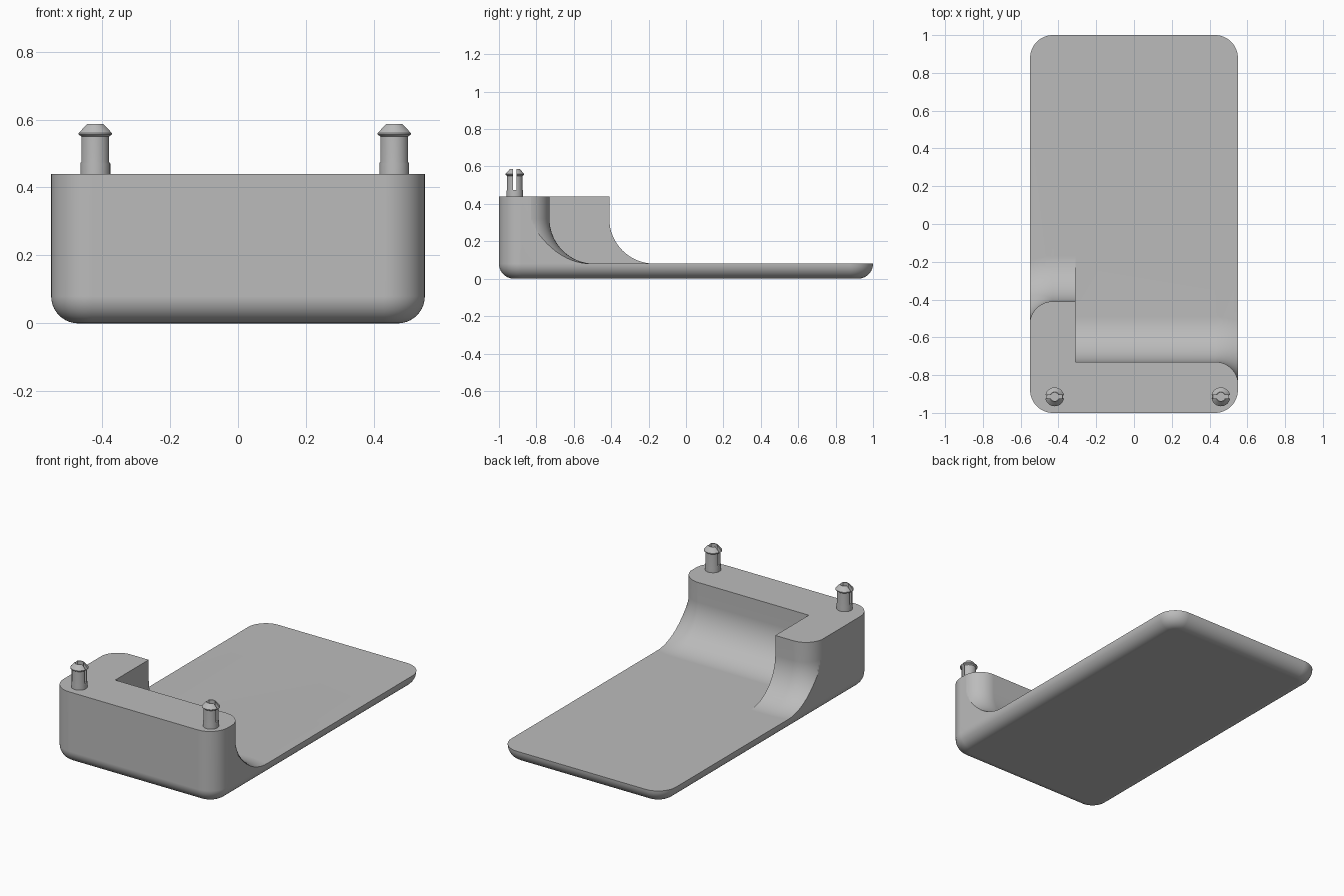
import bpy, bmesh
from math import sin, cos, pi

if "Cube" in bpy.data.objects:
    bpy.data.objects.remove(bpy.data.objects["Cube"])

W, L, H = 0.55, 1.0, 0.44      # half width, half length, wall height
R, EDGE, FLOOR = 0.12, 0.08, 0.0805
COVE = 0.24                    # radius of the sweep from wall to floor

grey = bpy.data.materials.new("grey plastic")
grey.diffuse_color = (0.5, 0.5, 0.5, 1)
grey.use_nodes = True
grey.node_tree.nodes["Principled BSDF"].inputs["Base Color"].default_value = grey.diffuse_color


def make(name, bm):
    bmesh.ops.recalc_face_normals(bm, faces=bm.faces)
    me = bpy.data.meshes.new(name)
    bm.to_mesh(me)
    bm.free()
    me.materials.append(grey)
    ob = bpy.data.objects.new(name, me)
    bpy.context.collection.objects.link(ob)
    return ob


def loft(name, rings):
    """Join equal closed rings of points and cap both ends."""
    bm = bmesh.new()
    vs = [[bm.verts.new(p) for p in ring] for ring in rings]
    n = len(vs[0])
    for a, b in zip(vs, vs[1:]):
        for i in range(n):
            bm.faces.new((a[i], a[(i + 1) % n], b[(i + 1) % n], b[i]))
    bm.faces.new(vs[0])
    bm.faces.new(vs[-1])
    return make(name, bm)


def cut(ob, cutter):
    cutter.hide_render = True
    mod = ob.modifiers.new("cut", 'BOOLEAN')
    mod.operation, mod.solver, mod.object = 'DIFFERENCE', 'EXACT', cutter
    bpy.context.view_layer.objects.active = ob
    bpy.ops.object.modifier_apply(modifier=mod.name)
    bpy.data.objects.remove(cutter)


def smooth(ob):
    bpy.ops.object.select_all(action='DESELECT')
    ob.select_set(True)
    bpy.context.view_layer.objects.active = ob
    bpy.ops.object.shade_smooth_by_angle(angle=0.5)
    mod = ob.modifiers.new("even shading", 'WEIGHTED_NORMAL')
    mod.keep_sharp = True


def outline(inset, z, steps=12):
    """Rounded rectangle in plan."""
    pts = []
    for k, (sx, sy) in enumerate([(1, 1), (-1, 1), (-1, -1), (1, -1)]):
        for i in range(steps + 1):
            a = (k + i / steps) * pi / 2
            pts.append((sx * (W - R) + (R - inset) * cos(a),
                        sy * (L - R) + (R - inset) * sin(a), z))
    return pts


def cove_cutter(name, x_start, y_wall, side):
    """Space behind a wall: coved at the foot, wrapping a rounded outer corner."""
    far, top = 2.4, 0.7
    prof = [(0, top)]
    for i in range(17):
        a = i / 16 * pi / 2
        prof.append((COVE * (1 - cos(a)), FLOOR + COVE * (1 - sin(a))))
    prof += [(far, FLOOR), (far, top)]
    r = R + 0.002
    cx, cy = side * (W - R), y_wall - r
    path = [(x_start, y_wall, 0, 1)]
    for i in range(17):
        a = i / 16 * pi / 2
        nx, ny = side * sin(a), cos(a)
        path.append((cx + r * nx, cy + r * ny, nx, ny))
    return loft(name, [[(x + nx * d, y + ny * d, z) for d, z in prof]
                       for x, y, nx, ny in path])


# Tray: rounded block with a filleted underside, hollowed behind its stepped wall
rings = [outline(EDGE * (1 - sin(i / 10 * pi / 2)), EDGE * (1 - cos(i / 10 * pi / 2)))
         for i in range(11)]
tray = loft("tray", rings + [outline(0, H)])
cut(tray, cove_cutter("wide_cutter", -0.31, -0.73, 1))
cut(tray, cove_cutter("narrow_cutter", -0.27, -0.41, -1))
smooth(tray)

# Snap pegs: hollow barbed pins split by a slot
PEG = [(0, 0.42), (0.044, 0.42), (0.044, 0.47), (0.042, 0.475), (0.042, 0.55),
       (0.05, 0.556), (0.05, 0.56), (0.026, 0.587), (0.022, 0.587),
       (0.022, 0.475), (0, 0.475)]
for name, px in (("left_peg", -0.42), ("right_peg", 0.46)):
    py = -0.915
    bm = bmesh.new()
    vs = [bm.verts.new((r, 0, z)) for r, z in PEG]
    es = [bm.edges.new(p) for p in zip(vs, vs[1:])]
    bmesh.ops.spin(bm, geom=vs + es, cent=(0, 0, 0), axis=(0, 0, 1),
                   angle=2 * pi, steps=32)
    bmesh.ops.remove_doubles(bm, verts=bm.verts, dist=1e-5)
    bmesh.ops.translate(bm, verts=bm.verts, vec=(px, py, 0))
    peg = make(name, bm)
    box = [(-0.1, -0.01), (0.1, -0.01), (0.1, 0.01), (-0.1, 0.01)]
    cut(peg, loft("slot_cutter", [[(px + x, py + y, z) for x, y in box]
                                  for z in (0.474, 0.7)]))
    smooth(peg)
